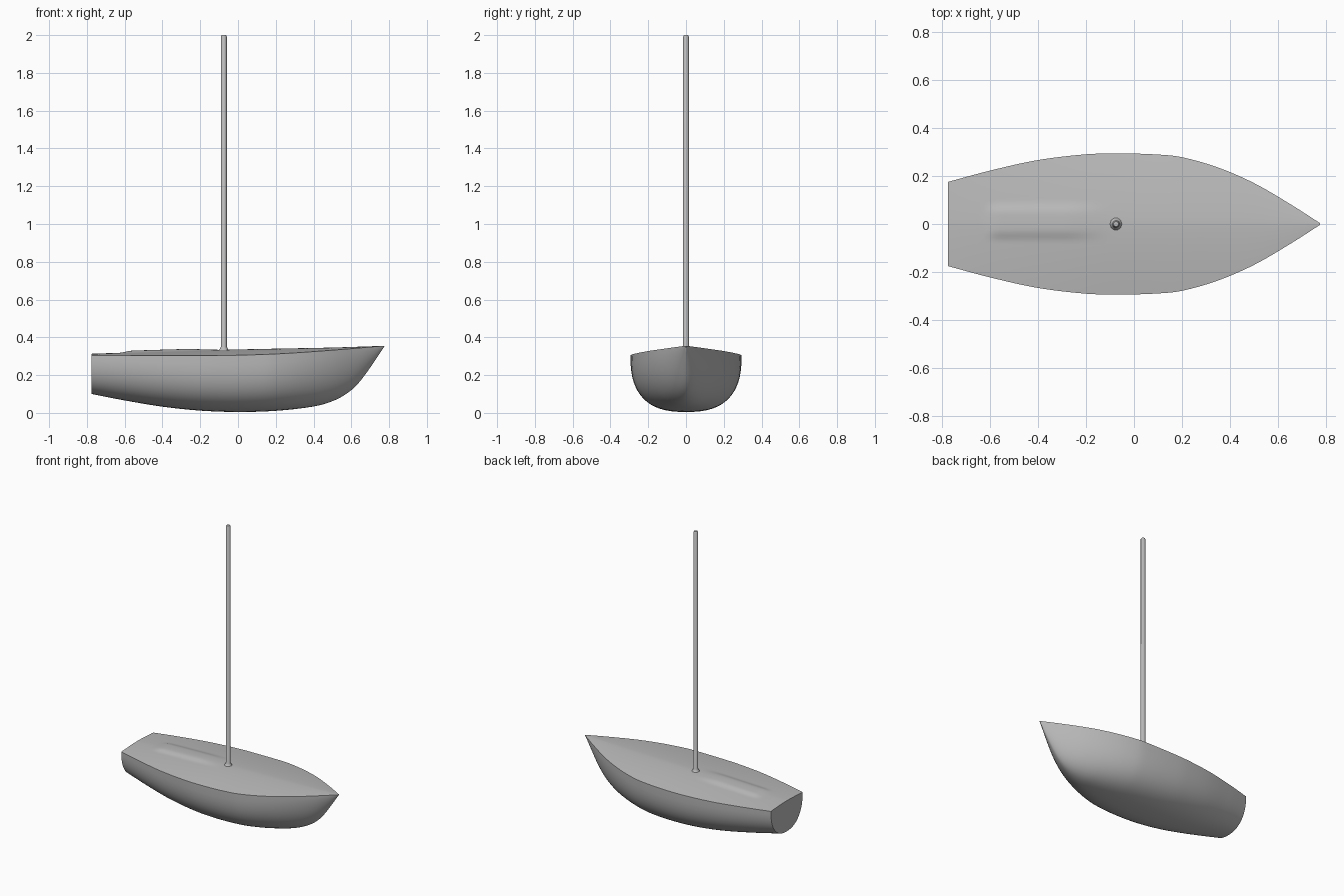
import bpy, bmesh, math

cube = bpy.data.objects.get("Cube")
if cube:
    bpy.data.objects.remove(cube, do_unlink=True)

grey = bpy.data.materials.new("plain grey")
grey.use_nodes = True
colour = (0.5, 0.5, 0.5, 1)
grey.diffuse_color = colour
grey.node_tree.nodes["Principled BSDF"].inputs["Base Color"].default_value = colour

# Design curves along the hull, as (x, value)
BEAM = [(-.775, .175), (-.6, .222), (-.4, .266), (-.2, .29), (-.06, .294), (.1, .289),
        (.2, .278), (.35, .235), (.5, .17), (.65, .083), (.775, .003)]
KEEL = [(-.775, .1), (-.6, .066), (-.4, .033), (-.2, .012), (0, .005), (.2, .011),
        (.4, .034), (.5, .062), (.58, .105), (.64, .16), (.7, .24), (.775, .352)]
SHEER = [(-.775, .305), (-.1, .304), (.2, .312), (.5, .332), (.775, .355)]
CROWN = [(-.775, .008), (-.4, .022), (-.1, .03), (.2, .028), (.5, .014), (.775, 0)]
FULLNESS = [(-.775, 2.3), (-.1, 2.6), (.2, 2.5), (.5, 2.0), (.775, 1.5)]


def sample(pts, x):
    """Smooth cubic interpolation through the points."""
    def slope(i):
        a, b = pts[max(i - 1, 0)], pts[min(i + 1, len(pts) - 1)]
        return (b[1] - a[1]) / (b[0] - a[0])
    i = max(k for k in range(len(pts) - 1) if k == 0 or pts[k][0] <= x)
    (x0, v0), (x1, v1) = pts[i], pts[i + 1]
    h = x1 - x0
    t = (x - x0) / h
    return ((1 + 2 * t) * (1 - t) ** 2 * v0 + t * (1 - t) ** 2 * h * slope(i)
            + t * t * (3 - 2 * t) * v1 + t * t * (t - 1) * h * slope(i + 1))


def step(a, b, v):
    t = min(max((v - a) / (b - a), 0), 1)
    return t * t * (3 - 2 * t)


def finish(bm, name, angle):
    bmesh.ops.recalc_face_normals(bm, faces=bm.faces)
    mesh = bpy.data.meshes.new(name)
    bm.to_mesh(mesh)
    bm.free()
    mesh.materials.append(grey)
    obj = bpy.data.objects.new(name, mesh)
    bpy.context.collection.objects.link(obj)
    bpy.ops.object.select_all(action='DESELECT')
    obj.select_set(True)
    bpy.context.view_layer.objects.active = obj
    bpy.ops.object.shade_smooth_by_angle(angle=math.radians(angle))
    return obj


def skin(bm, rows, closed=False):
    for a, b in zip(rows, rows[1:]):
        n = len(a)
        for j in range(n if closed else n - 1):
            k = (j + 1) % n
            bm.faces.new((a[j], a[k], b[k], b[j]))


def deck_height(x, y):
    u = min(abs(y) / sample(BEAM, x), 1)
    raised = step(-.62, -.57, x) * (1 - step(-.3, -.08, x)) * (1 - step(.035, .085, abs(y - .01)))
    return sample(SHEER, x) + sample(CROWN, x) * (1 - u ** 1.5) + .009 * raised


STATIONS = [-.775 + 1.55 * i / 72 for i in range(73)]
SIDE, ACROSS = 32, 40

# Hull and deck as one closed skin, with the transom as its flat end
bm = bmesh.new()
rows = []
for x in STATIONS:
    beam, keel, sheer, n = (sample(c, x) for c in (BEAM, KEEL, SHEER, FULLNESS))
    row = []
    for j in range(SIDE + 1):
        a = math.pi * j / SIDE
        c, s = math.cos(a), max(math.sin(a), 0)
        y = beam * math.copysign(abs(c) ** (2 / n), c)
        row.append(bm.verts.new((x, y, sheer - (sheer - keel) * s ** (2 / n))))
    for j in range(1, ACROSS):
        y = beam * (2 * j / ACROSS - 1)
        row.append(bm.verts.new((x, y, deck_height(x, y))))
    rows.append(row)
skin(bm, rows, closed=True)
bm.faces.new(rows[0])
bm.faces.new(rows[-1])
finish(bm, "hull", 40)

# Mast with a flared foot and a softened tip
MAST_X, R = -.075, .0155
foot = deck_height(MAST_X, 0)
profile = [(.03, foot - .006), (.021, foot + .005), (R, foot + .016),
           (R, 1.993), (R * .7, 2.0)]
bm = bmesh.new()
rings = [[bm.verts.new((MAST_X + r * math.cos(math.tau * k / 10),
                        r * math.sin(math.tau * k / 10), z)) for k in range(10)]
         for r, z in profile]
skin(bm, rings, closed=True)
bm.faces.new(rings[-1])
bm.faces.new(rings[0])
finish(bm, "mast", 40)
